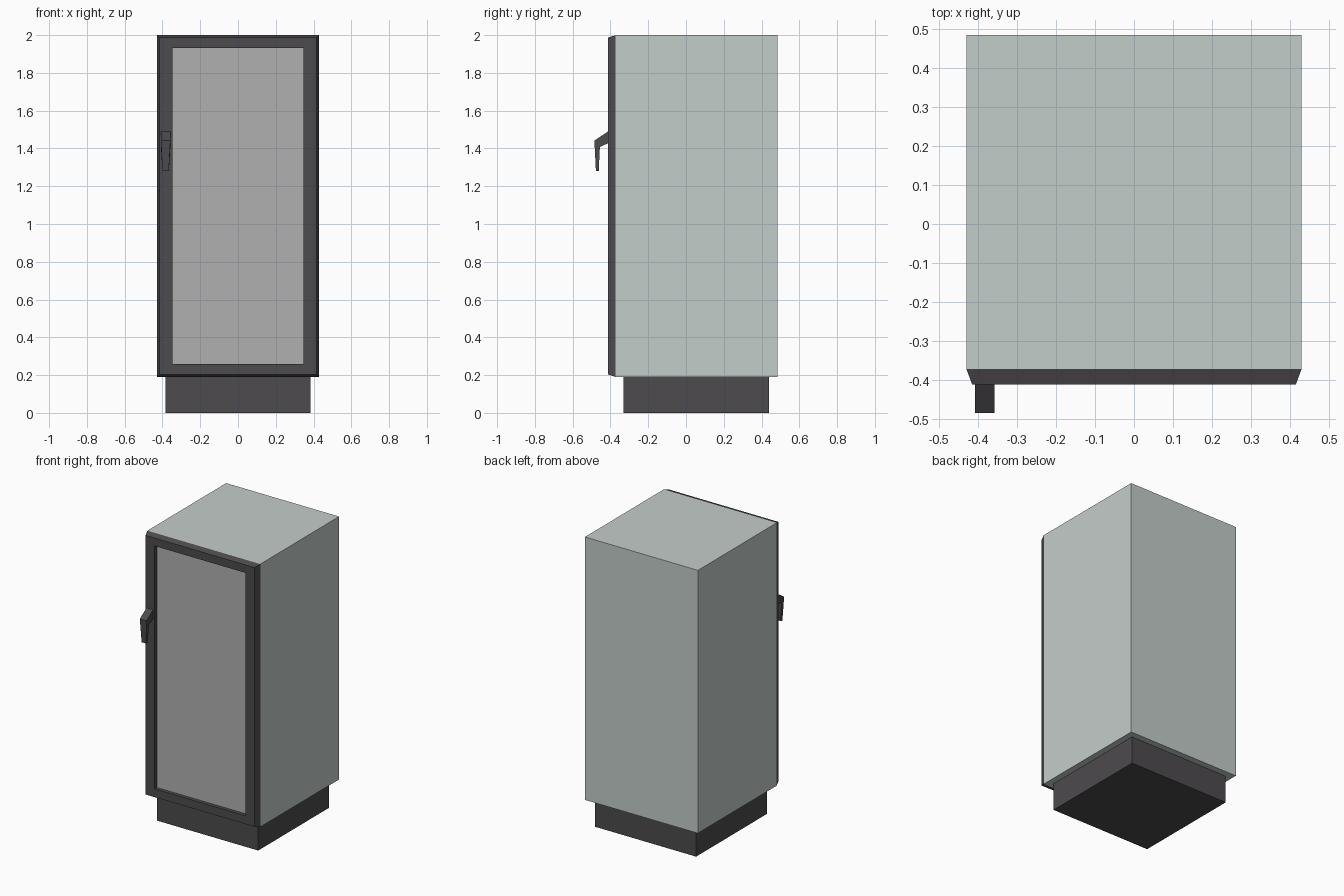
import bpy, bmesh

if "Cube" in bpy.data.objects:
    bpy.data.objects.remove(bpy.data.objects["Cube"])


def material(name, rgb):
    m = bpy.data.materials.new(name)
    m.diffuse_color = (*rgb, 1)
    m.use_nodes = True
    m.node_tree.nodes["Principled BSDF"].inputs["Base Color"].default_value = m.diffuse_color
    return m


pale = material("pale_paint", (0.55, 0.61, 0.59))
dark = material("dark_metal", (0.075, 0.07, 0.075))
glass = material("grey_pane", (0.44, 0.435, 0.435))


def loft(name, rings, mat, cap_start=True, cap_end=True):
    """Skin a row of equal-length vertex rings, optionally capping the ends."""
    bm = bmesh.new()
    rows = [[bm.verts.new(p) for p in ring] for ring in rings]
    n = len(rows[0])
    for a, b in zip(rows, rows[1:]):
        for i in range(n):
            j = (i + 1) % n
            bm.faces.new((a[i], a[j], b[j], b[i]))
    if cap_start:
        bm.faces.new(rows[0][::-1])
    if cap_end:
        bm.faces.new(rows[-1])
    bmesh.ops.recalc_face_normals(bm, faces=bm.faces)
    mesh = bpy.data.meshes.new(name)
    bm.to_mesh(mesh)
    bm.free()
    mesh.materials.append(mat)
    obj = bpy.data.objects.new(name, mesh)
    bpy.context.collection.objects.link(obj)
    return obj


def rect(x, y, z0, z1):
    """Upright rectangle at depth y, centred on x = 0."""
    return [(-x, y, z0), (x, y, z0), (x, y, z1), (-x, y, z1)]


# Cabinet body and recessed plinth
loft("cabinet_body", [rect(0.43, -0.372, 0.19, 2.0), rect(0.43, 0.485, 0.19, 2.0)], pale)
loft("plinth", [rect(0.385, -0.33, 0, 0.19), rect(0.385, 0.44, 0, 0.19)], dark)

# Door frame with chamfered outer edge and a stepped-in opening
frame = [rect(0.43, -0.372, 0.19, 2.0),
         rect(0.415, -0.412, 0.203, 1.987),
         rect(0.347, -0.412, 0.26, 1.932),
         rect(0.347, -0.372, 0.26, 1.932)]
loft("door_frame", frame + frame[:1], dark, False, False)

# Pane set back in the door
loft("door_pane", [rect(0.347, -0.372, 0.26, 1.932), rect(0.347, -0.387, 0.26, 1.932)], glass)


# Lever handle: angled arm, bend, then tapering grip
def section(half, outer, inner):
    cx = -0.383
    return [(cx - half, *outer), (cx + half, *outer), (cx + half, *inner), (cx - half, *inner)]


loft("door_handle", [section(0.025, (-0.412, 1.49), (-0.412, 1.428)),
                     section(0.025, (-0.485, 1.442), (-0.456, 1.408)),
                     section(0.017, (-0.477, 1.28), (-0.462, 1.28))], dark)
